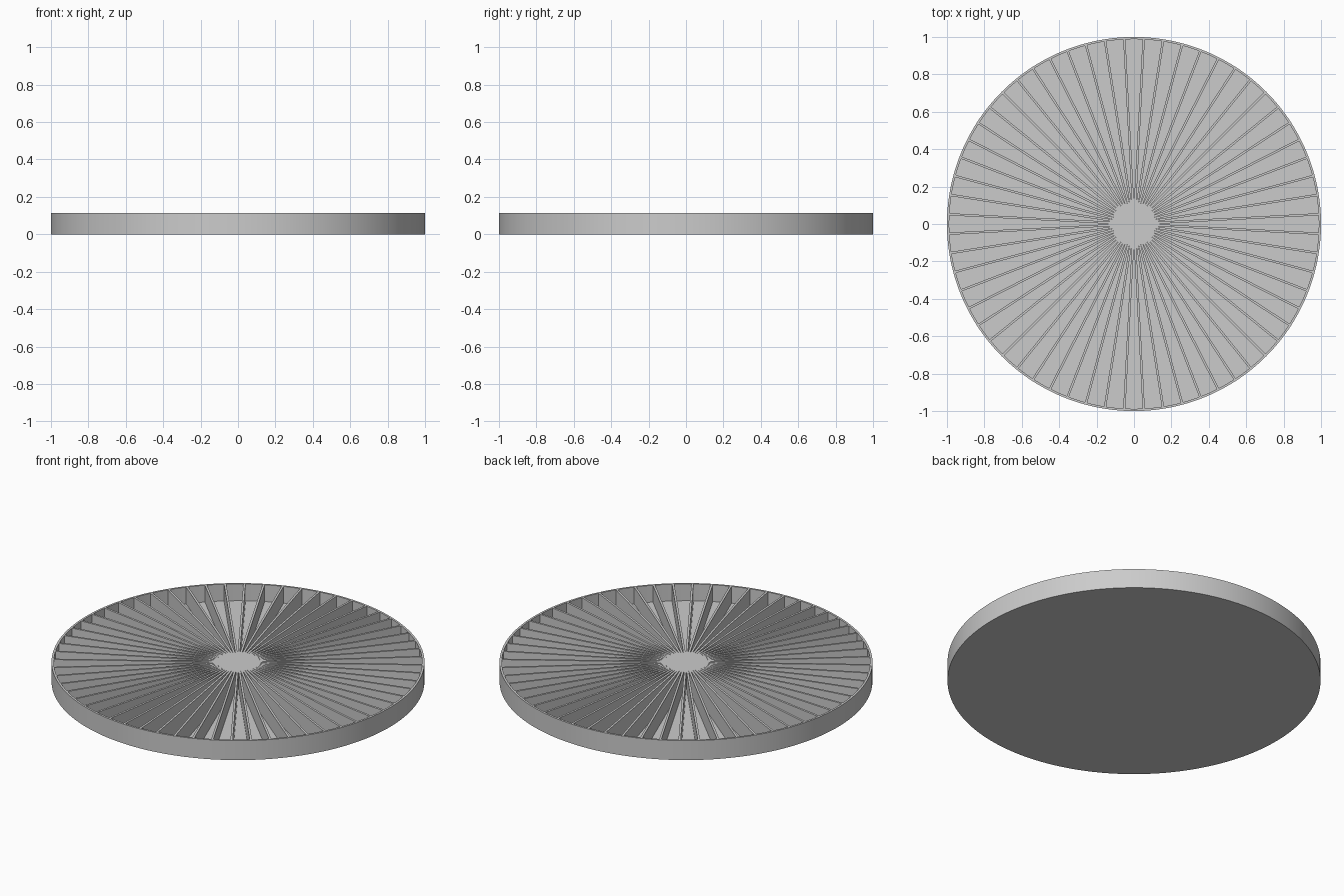
import bpy, bmesh, math

if "Cube" in bpy.data.objects:
    bpy.data.objects.remove(bpy.data.objects["Cube"])

R, RIM, H, FLOOR = 1.0, 0.988, 0.115, 0.016   # radii, height, tray floor
COUNT, WALL, SEG = 60, 0.012, 4               # pockets, divider thickness, arc steps
step = 2 * math.pi / COUNT
half = step / 2

grey = bpy.data.materials.new("light_grey")
grey.diffuse_color = (0.6, 0.6, 0.6, 1)
grey.use_nodes = True
grey.node_tree.nodes["Principled BSDF"].inputs["Base Color"].default_value = grey.diffuse_color

bm = bmesh.new()


def face(*pts):
    bm.faces.new([bm.verts.new(p) for p in pts])


def polar(r, a, z):
    return (r * math.cos(a), r * math.sin(a), z)


def arc(r, mid, spread, z):
    return [polar(r, mid + spread * (2 * i / SEG - 1), z) for i in range(SEG + 1)]


# dividers meet where neighbouring walls touch, which forms the solid hub
apex_r = WALL / 2 / math.sin(half)
pocket_half = half - math.asin(WALL / 2 / RIM)

for k in range(COUNT):
    mid = k * step
    top, base = arc(R, mid, half, H), arc(R, mid, half, 0)
    lip, low = arc(RIM, mid, pocket_half, H), arc(RIM, mid, pocket_half, FLOOR)
    apex, apex_low = polar(apex_r, mid, H), polar(apex_r, mid, FLOOR)
    # divider tops
    face((0, 0, H), top[0], lip[0], apex)
    face((0, 0, H), apex, lip[-1], top[-1])
    # rim top, outer wall and inner wall
    for i in range(SEG):
        face(top[i], top[i + 1], lip[i + 1], lip[i])
        face(base[i], base[i + 1], top[i + 1], top[i])
        face(lip[i], lip[i + 1], low[i + 1], low[i])
    # divider sides and pocket floor
    face(apex, lip[0], low[0], apex_low)
    face(lip[-1], apex, apex_low, low[-1])
    face(apex_low, *low)
    # underside
    face((0, 0, 0), *reversed(base))

bmesh.ops.remove_doubles(bm, verts=bm.verts, dist=1e-5)
bmesh.ops.recalc_face_normals(bm, faces=bm.faces)
mesh = bpy.data.meshes.new("divided_tray")
bm.to_mesh(mesh)
bm.free()
mesh.materials.append(grey)

tray = bpy.data.objects.new("divided_tray", mesh)
bpy.context.collection.objects.link(tray)
bpy.context.view_layer.objects.active = tray
tray.select_set(True)
bpy.ops.object.shade_smooth_by_angle(angle=math.radians(20))
